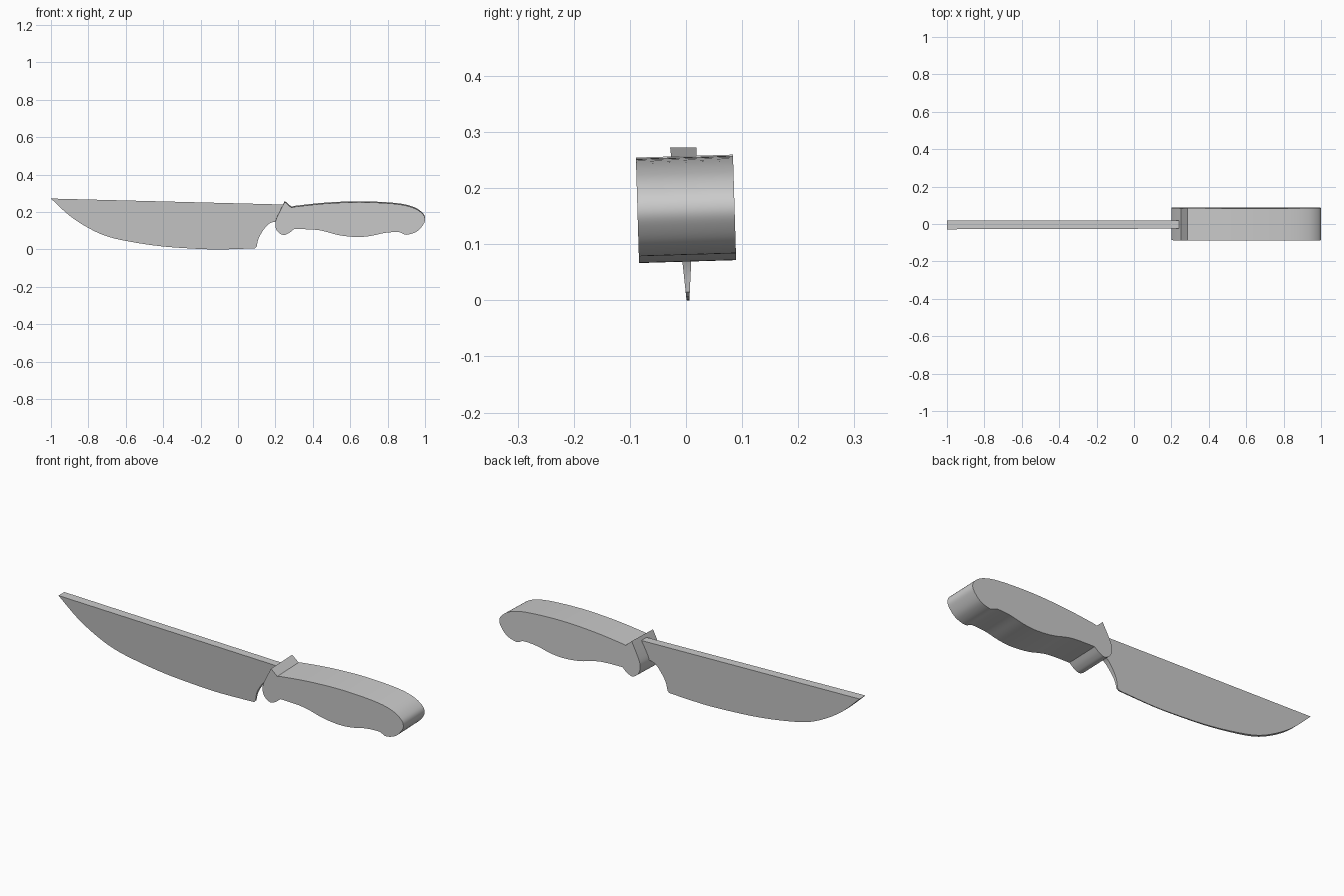
import bpy, bmesh, math
from mathutils import Vector

cube = bpy.data.objects.get("Cube")
if cube:
    bpy.data.objects.remove(cube)

grey = bpy.data.materials.new("mid grey")
grey.use_nodes = True
colour = (0.6, 0.6, 0.6, 1)
grey.diffuse_color = colour
grey.node_tree.nodes["Principled BSDF"].inputs["Base Color"].default_value = colour


def smooth_path(points, steps=5):
    """Curve through the points, ends included."""
    p = [Vector(q) for q in points]
    p = [p[0]] + p + [p[-1]]
    out = []
    for a, b, c, d in zip(p, p[1:], p[2:], p[3:]):
        for i in range(steps):
            t = i / steps
            out.append(0.5 * (2 * b + (c - a) * t + (2 * a - 5 * b + 4 * c - d) * t * t
                              + (3 * b - a - 3 * c + d) * t ** 3))
    return out + [p[-1]]


def slab(name, outline, sides):
    """Side outline in x and z, with thickness given by sides(z) -> (y_min, y_max)."""
    bm = bmesh.new()
    front = [bm.verts.new((x, sides(z)[0], z)) for x, z in outline]
    back = [bm.verts.new((x, sides(z)[1], z)) for x, z in outline]
    bm.faces.new(front)
    bm.faces.new(back[::-1])
    n = len(front)
    for i in range(n):
        j = (i + 1) % n
        bm.faces.new((front[j], front[i], back[i], back[j]))
    bmesh.ops.recalc_face_normals(bm, faces=bm.faces)
    mesh = bpy.data.meshes.new(name)
    bm.to_mesh(mesh)
    bm.free()
    obj = bpy.data.objects.new(name, mesh)
    bpy.context.collection.objects.link(obj)
    mesh.materials.append(grey)
    bpy.ops.object.select_all(action='DESELECT')
    obj.select_set(True)
    bpy.context.view_layer.objects.active = obj
    bpy.ops.object.shade_smooth_by_angle(angle=math.radians(35))
    return obj


def wedge(z):
    t = z / 0.27
    half = 0.0025 + 0.021 * t
    centre = 0.0035 - 0.008 * t
    return centre - half, centre + half


# Blade: straight spine, curved belly, hollow heel
belly = smooth_path([(-1, 0.272), (-0.9, 0.18), (-0.8, 0.115), (-0.7, 0.07), (-0.58, 0.042),
                     (-0.42, 0.018), (-0.25, 0.005), (-0.1, 0), (0.09, 0.006)])
heel = smooth_path([(0.1, 0.015), (0.11, 0.06), (0.14, 0.11), (0.17, 0.14), (0.21, 0.15)], 3)
slab("blade", belly + heel + [Vector((0.24, 0.16)), Vector((0.245, 0.24))], wedge)

# Guard: slanted collar with a peak on top and a rounded lip below
guard_lip = smooth_path([(0.22, 0.2), (0.2, 0.15), (0.207, 0.105), (0.24, 0.08),
                         (0.272, 0.09), (0.3, 0.112)])
guard = slab("guard", [Vector((0.285, 0.226)), Vector((0.25, 0.257))] + guard_lip
             + [Vector((0.3, 0.23))], lambda z: (-0.0865, 0.0865))

# Grip: finger-swell underside, domed back and hooked butt
grip_line = smooth_path([(0.3, 0.112), (0.43, 0.106), (0.54, 0.079), (0.635, 0.069), (0.71, 0.075),
                         (0.785, 0.091), (0.86, 0.095), (0.9, 0.081), (0.955, 0.098),
                         (0.99, 0.135), (1.0, 0.165), (0.985, 0.195), (0.935, 0.226),
                         (0.84, 0.246), (0.65, 0.255), (0.46, 0.247), (0.3, 0.23)])
grip = slab("grip", grip_line, lambda z: (-0.0865, 0.0865))

# The handle sits with a slight roll about its own long axis
for part in (guard, grip):
    for v in part.data.vertices:
        y, h = v.co.y, v.co.z - 0.163
        v.co.y = y - 0.03 * h
        v.co.z = v.co.z + 0.03 * y
